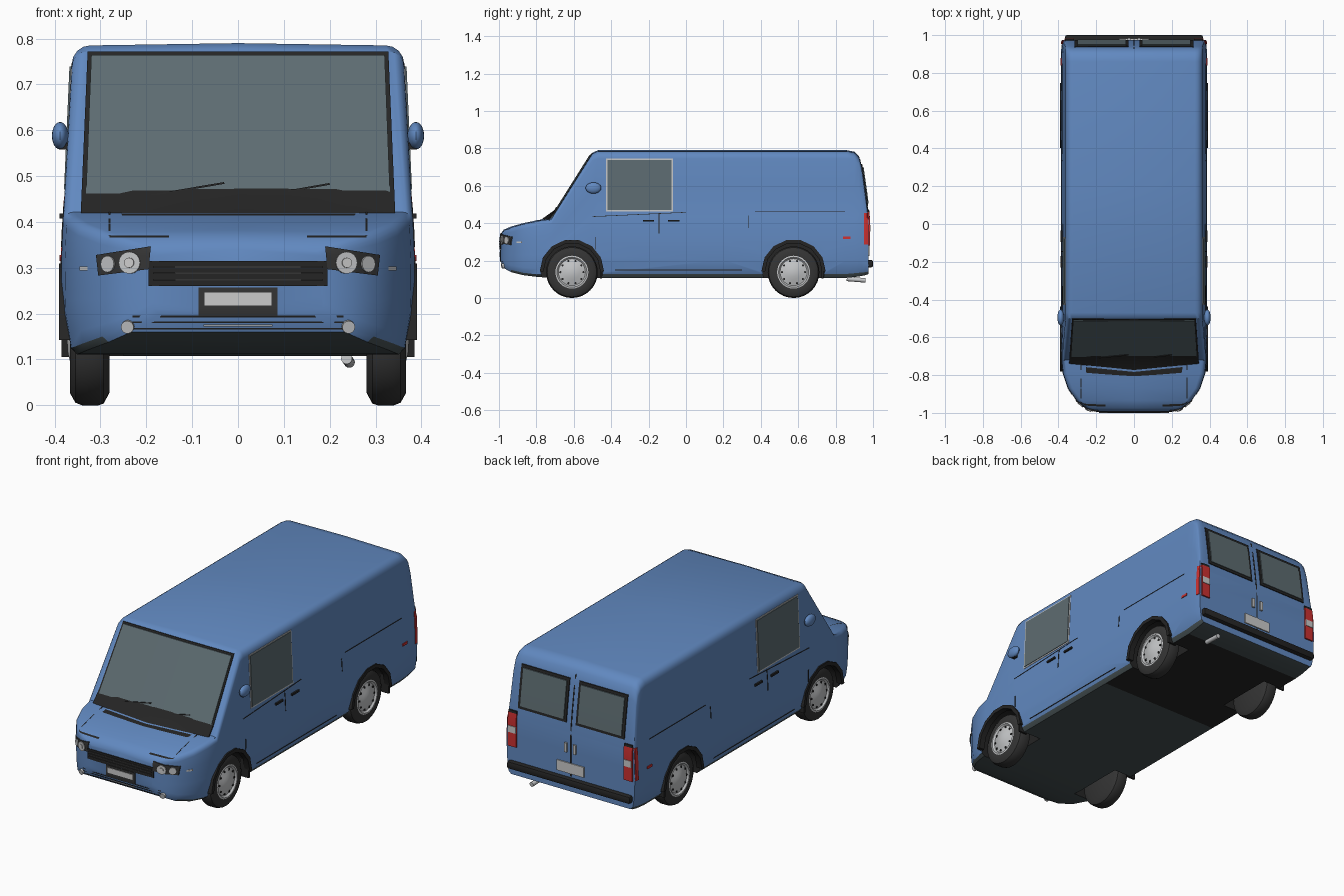
import bpy, bmesh, math
from mathutils import Vector, Matrix
from mathutils.bvhtree import BVHTree

if "Cube" in bpy.data.objects:
    bpy.data.objects.remove(bpy.data.objects["Cube"])


def material(name, r, g, b):
    m = bpy.data.materials.new(name)
    m.use_nodes = True
    m.diffuse_color = (r, g, b, 1)
    m.node_tree.nodes["Principled BSDF"].inputs["Base Color"].default_value = (r, g, b, 1)
    return m


PAINT = material("blue paint", .12, .25, .53)
GLASS = material("grey glass", .11, .15, .165)
UNDER = material("underbody grey", .06, .08, .085)
BLACK = material("black trim", .018, .018, .018)
RUBBER = material("tyre rubber", .035, .035, .035)
SILVER = material("silver metal", .55, .56, .57)
WHITE = material("plate white", .6, .6, .6)
RED = material("red lens", .6, .03, .03)


def finish(name, bm, *mats):
    bmesh.ops.recalc_face_normals(bm, faces=bm.faces)
    me = bpy.data.meshes.new(name)
    bm.to_mesh(me)
    bm.free()
    ob = bpy.data.objects.new(name, me)
    bpy.context.collection.objects.link(ob)
    for m in mats:
        me.materials.append(m)
    return ob


def smooth(ob):
    bpy.ops.object.select_all(action='DESELECT')
    ob.select_set(True)
    bpy.context.view_layer.objects.active = ob
    bpy.ops.object.shade_smooth_by_angle(angle=math.radians(35))


def box(name, lo, hi, mat, bevel=0):
    lo, hi = Vector(lo), Vector(hi)
    bm = bmesh.new()
    bmesh.ops.create_cube(bm, size=1, matrix=Matrix.Translation((lo + hi) / 2) @ Matrix.Diagonal((*(hi - lo), 1)))
    if bevel:
        bmesh.ops.bevel(bm, geom=bm.edges[:], offset=bevel, segments=2, affect='EDGES', profile=.5)
    return finish(name, bm, mat)


def cylinder(bm, at, axis, r, depth, n=16):
    rot = Vector(axis).to_track_quat('Z', 'Y').to_matrix().to_4x4()
    bmesh.ops.create_cone(bm, cap_ends=True, segments=n, radius1=r, radius2=r, depth=depth,
                          matrix=Matrix.Translation(at) @ rot)


# Body shell: cross sections lofted from nose to tail
WIDTHS = [(.1, .366), (.2, .383), (.3, .386), (.42, .381), (.46, .375), (.8, .36)]


def half_width(z):
    for (a, wa), (b, wb) in zip(WIDTHS, WIDTHS[1:]):
        if z <= b:
            return wa + (wb - wa) * (z - a) / (b - a)
    return WIDTHS[-1][1]


# y, bottom, top, plan width, corner radius
STATIONS = [(-.992, .2, .335, .48, .015), (-.975, .16, .36, .65, .02), (-.935, .138, .377, .79, .025),
            (-.87, .122, .395, .91, .025), (-.79, .112, .412, .98, .025), (-.72, .108, .422, 1, .025),
            (-.5, .108, .772, 1, .035), (-.47, .108, .785, 1, .04), (.2, .108, .785, 1, .04),
            (.86, .108, .785, 1, .04), (.9, .112, .777, 1, .04), (.925, .115, .752, .998, .04),
            (.94, .118, .7, .995, .04), (.96, .122, .56, .992, .04), (.975, .128, .44, .985, .03)]
bm = bmesh.new()
rings = []
for y, zb, zt, plan, r in STATIONS:
    half = [(half_width(zb) * plan - .012, zb)]
    for f in (.02, .14, .3, .42, .5, .55, .75, 1):
        z = zb + .008 + (zt - r - zb - .008) * f
        half.append((half_width(z) * plan, z))
    w = half[-1][0]
    for a in (22, 45, 68, 90):
        a = math.radians(a)
        half.append((w - r + r * math.cos(a), zt - r + r * math.sin(a)))
    loop = [(0, zb)] + half + [(0, zt + .005)] + [(-x, z) for x, z in reversed(half)]
    rings.append([bm.verts.new((x, y, z)) for x, z in loop])
for a, b in zip(rings, rings[1:]):
    for i in range(len(a)):
        j = (i + 1) % len(a)
        bm.faces.new((a[i], a[j], b[j], b[i]))
bm.faces.new(rings[0])
bm.faces.new(rings[-1])
body = finish("body_shell", bm, PAINT, UNDER, BLACK)

# Wheel wells cut from the shell
AXLES, AXLE_Z, WELL = (-.61, .575), .138, .165
bm = bmesh.new()
for y in AXLES:
    for s in (-1, 1):
        cylinder(bm, (s * .35, y, AXLE_Z), (1, 0, 0), WELL, .2, 20)
cutter = finish("well_cutter", bm)
cutter.hide_render = True
mod = body.modifiers.new("wells", 'BOOLEAN')
mod.operation, mod.solver, mod.object = 'DIFFERENCE', 'EXACT', cutter
bpy.context.view_layer.objects.active = body
bpy.ops.object.modifier_apply(modifier=mod.name)
bpy.data.objects.remove(cutter)
for p in body.data.polygons:
    c = p.center
    near = min(math.hypot(c.y - y, c.z - AXLE_Z) for y in AXLES)
    if .24 < abs(c.x) < .355 and near < WELL + .003:
        p.material_index = 2
    elif p.normal.z < -.6:
        p.material_index = 1
    else:
        p.material_index = 0
tree = BVHTree.FromPolygons([v.co for v in body.data.vertices], [p.vertices for p in body.data.polygons])
VIEWS = {"front": Vector((0, -1, 0)), "rear": Vector((0, 1, 0)), "left": Vector((1, 0, 0)), "right": Vector((-1, 0, 0))}


def project(u, v, view):
    d = VIEWS[view]
    o = d * 2 + (Vector((0, u, v)) if d.x else Vector((u, 0, v)))
    hit, normal, _, _ = tree.ray_cast(o, -d)
    if hit is None:
        hit, normal, _, _ = tree.find_nearest(o - d * 1.03)
    return hit, normal


def patch(name, corners, view, mat, lift=.004, n=6):
    """Thin plate that follows the shell inside a four-cornered outline."""
    a, b, c, d = [Vector(p) for p in corners]
    bm = bmesh.new()
    layers = []
    for off in (lift, -.004):
        grid = []
        for i in range(n + 1):
            row = []
            for j in range(n + 1):
                p = a.lerp(b, i / n).lerp(d.lerp(c, i / n), j / n)
                row.append(bm.verts.new(project(p.x, p.y, view)[0] + VIEWS[view] * off))
            grid.append(row)
        for i in range(n):
            for j in range(n):
                bm.faces.new((grid[i][j], grid[i + 1][j], grid[i + 1][j + 1], grid[i][j + 1]))
        layers.append([grid[i][0] for i in range(n)] + [grid[n][j] for j in range(n)]
                      + [grid[i][n] for i in range(n, 0, -1)] + [grid[0][j] for j in range(n, 0, -1)])
    top, low = layers
    for i in range(len(top)):
        bm.faces.new((top[i - 1], top[i], low[i], low[i - 1]))
    return finish(name, bm, mat)


def rect(name, u0, u1, v0, v1, view, mat, lift=.004):
    return patch(name, [(u0, v0), (u1, v0), (u1, v1), (u0, v1)], view, mat, lift)


def line(name, p, q, view, mat=BLACK, w=.002, lift=.002):
    p, q = Vector(p), Vector(q)
    s = (q - p).orthogonal().normalized() * w
    return patch(name, [p - s, q - s, q + s, p + s], view, mat, lift)


def disc(name, u, v, r, view, mat, lift):
    hit, normal = project(u, v, view)
    bm = bmesh.new()
    cylinder(bm, hit + normal * (lift - .006), normal, r, .012)
    return finish(name, bm, mat)


# Windscreen and wipers
patch("windscreen_frame", [(-.343, .42), (.343, .42), (.328, .772), (-.328, .772)], "front", BLACK, .004)
patch("windscreen", [(-.333, .428), (.333, .428), (.32, .764), (-.32, .764)], "front", GLASS, .008)
line("wiper_right", (-.25, .448), (-.03, .485), "front", BLACK, .002, .012)
line("wiper_left", (0, .448), (.2, .483), "front", BLACK, .002, .012)

# Nose: grille, number plate, intake and bonnet seams
rect("grille", -.195, .195, .26, .315, "front", BLACK, .005)
for i in range(3):
    line("grille_bar", (-.185, .274 + i * .014), (.185, .274 + i * .014), "front", RUBBER, .002, .008)
rect("front_plate_holder", -.086, .086, .195, .257, "front", RUBBER, .003)
rect("front_plate", -.073, .073, .218, .246, "front", WHITE, .006)
for z in (.167, .181, .194):
    line("intake_slot", (-.23, z), (.23, z), "front", BLACK)
line("intake_strip", (-.075, .174), (.075, .174), "front", SILVER, .002, .004)
line("bonnet_rear_seam", (-.37, .416), (.37, .416), "front")
for s in (-1, 1):
    patch("headlamp", [(s * .195, .297), (s * .305, .283), (s * .31, .328), (s * .19, .347)], "front", RUBBER, .006)
    disc("headlamp_inner_lens", s * .235, .311, .024, "front", SILVER, .009)
    disc("headlamp_inner_bulb", s * .235, .311, .011, "front", WHITE, .013)
    disc("headlamp_outer_lens", s * .28, .308, .018, "front", SILVER, .009)
    disc("fog_lamp", s * .24, .172, .014, "front", SILVER, .01)
    rect("indicator", s * .328, s * .346, .294, .303, "front", WHITE)
    line("bonnet_side_seam", (s * .28, .37), (s * .28, .44), "front")
    line("bonnet_front_seam", (s * .15, .368), (s * .28, .368), "front")

# Rear doors, lamps, bumper and exhaust
for s in (-1, 1):
    rect("rear_window_frame", s * .028, s * .315, .49, .715, "rear", BLACK, .005)
    rect("rear_window", s * .042, s * .3, .505, .7, "rear", GLASS, .009)
    rect("tail_lamp", s * .318, s * .368, .28, .46, "rear", RED, .008)
    rect("tail_lamp_clear", s * .32, s * .366, .355, .39, "rear", WHITE, .011)
    rect("tail_lamp_cap", s * .318, s * .366, .46, .472, "rear", BLACK, .008)
    rect("rear_door_handle", s * .018, s * .034, .335, .385, "rear", SILVER, .009)
line("rear_door_seam", (0, .21), (0, .74), "rear", BLACK, .003)
rect("rear_plate", -.08, .08, .225, .28, "rear", WHITE, .006)
box("rear_bumper", (-.365, .94, .163), (.365, 1, .203), BLACK, .01)
bm = bmesh.new()
cylinder(bm, (.24, .91, .098), (.06, 1, -.08), .012, .1)
finish("exhaust_pipe", bm, SILVER)

# Flanks: windows, seams, handles, markers and mirrors
for view, s in (("left", 1), ("right", -1)):
    rect("cab_window_frame", -.428, -.07, .463, .746, view, SILVER, .002)
    rect("cab_window", -.42, -.078, .471, .739, view, GLASS, .005)
    rect("tail_lamp_side", .952, .972, .285, .455, view, RED, .004)
    rect("side_marker", .84, .88, .315, .328, view, RED)
    for y in (-.2, -.065):
        rect("door_handle", y - .03, y + .03, .408, .418, view, BLACK, .009)
    for y, z0, z1 in ((-.145, .345, .455), (-.485, .26, .325), (.335, .375, .44)):
        line("door_seam", (y, z0), (y, z1), view)
    line("belt_seam", (.37, .46), (.85, .46), view, BLACK, .0015)
    line("cab_belt_seam", (-.5, .435), (0, .458), view, BLACK, .0015)
    line("sill_seam", (-.38, .15), (.3, .15), view)
    bm = bmesh.new()
    bmesh.ops.create_uvsphere(bm, u_segments=20, v_segments=12, radius=1,
                              matrix=Matrix.Translation((s * .388, -.495, .588)) @ Matrix.Diagonal((.018, .042, .03, 1)))
    finish("door_mirror", bm, PAINT)
    box("mirror_arm", (s * .375 - .015, -.51, .558), (s * .375 + .015, -.485, .572), BLACK)


# Wheels, arch lips and mud flaps
def lathe(name, profile, s, y, mat, n=32):
    bm = bmesh.new()
    vs = [bm.verts.new((s * x, y, AXLE_Z + r)) for x, r in profile]
    es = [bm.edges.new(e) for e in zip(vs, vs[1:])]
    bmesh.ops.spin(bm, geom=vs + es, cent=(0, y, AXLE_Z), axis=(1, 0, 0), angle=math.tau, steps=n)
    bmesh.ops.remove_doubles(bm, verts=bm.verts, dist=.0001)
    return finish(name, bm, mat)


for y in AXLES:
    for s in (-1, 1):
        lathe("tyre", [(.285, 0), (.28, .11), (.293, .134), (.305, .138), (.34, .138), (.355, .132),
                       (.366, .112), (.364, .088), (.35, .084), (.35, 0)], s, y, RUBBER)
        lathe("wheel_rim", [(.35, .09), (.364, .088), (.366, .08), (.357, .072), (.367, .04),
                            (.372, .022), (.374, 0)], s, y, SILVER)
        bm = bmesh.new()
        for k in range(10):
            a = math.tau * k / 10
            cylinder(bm, (s * .358, y + .062 * math.cos(a), AXLE_Z + .062 * math.sin(a)), (1, 0, 0), .006, .01, 8)
        finish("rim_holes", bm, BLACK)
        bm = bmesh.new()
        prev = None
        for k in range(8):
            a = math.pi * k / 7
            ring = [bm.verts.new((s * x, y + r * math.cos(a), AXLE_Z + .004 + r * math.sin(a)))
                    for x, r in ((.36, .152), (.391, .152), (.391, .172), (.36, .172))]
            for i in range(4 if prev else 0):
                bm.faces.new((prev[i - 1], prev[i], ring[i], ring[i - 1]))
            if k in (0, 7):
                bm.faces.new(ring)
            prev = ring
        finish("arch_lip", bm, BLACK)
        box("mud_flap", (s * .36 - .025, y + .15, .105), (s * .36 + .025, y + .16, .2), BLACK)

for ob in list(bpy.context.scene.objects):
    if ob.type == 'MESH':
        smooth(ob)
